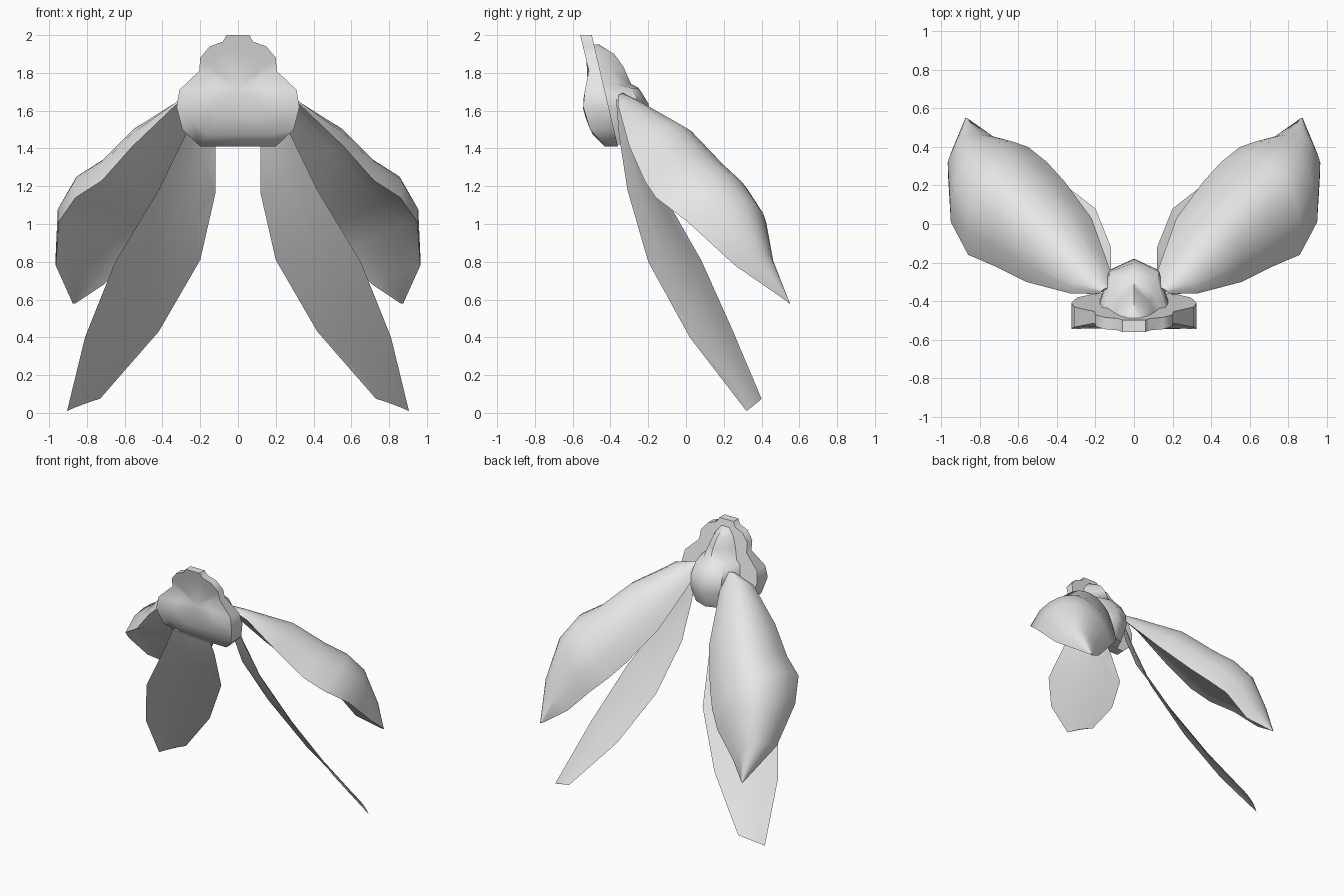
import bpy, bmesh, math
from mathutils import Vector

cube = bpy.data.objects.get("Cube")
if cube:
    bpy.data.objects.remove(cube, do_unlink=True)

grey = bpy.data.materials.new("plain_grey")
grey.use_nodes = True
grey.diffuse_color = (0.8, 0.8, 0.8, 1)
grey.node_tree.nodes["Principled BSDF"].inputs["Base Color"].default_value = (0.8, 0.8, 0.8, 1)


def finish(name, bm, angle, mirror=False):
    bmesh.ops.remove_doubles(bm, verts=bm.verts, dist=0.0005)
    bmesh.ops.recalc_face_normals(bm, faces=bm.faces)
    mesh = bpy.data.meshes.new(name)
    bm.to_mesh(mesh)
    bm.free()
    mesh.materials.append(grey)
    obj = bpy.data.objects.new(name, mesh)
    bpy.context.collection.objects.link(obj)
    bpy.ops.object.select_all(action="DESELECT")
    obj.select_set(True)
    bpy.context.view_layer.objects.active = obj
    bpy.ops.object.shade_smooth_by_angle(angle=math.radians(angle))
    if mirror:
        mod = obj.modifiers.new("mirror", "MIRROR")
        mod.use_mirror_merge = False


def bridge(bm, rings):
    for a, b in zip(rings, rings[1:]):
        for i in range(len(a)):
            j = (i + 1) % len(a)
            bm.faces.new((a[i], a[j], b[j], b[i]))


def arched_wing(name, stations, normal, under, fullness, segments, angle):
    """Loft arched strips between an inner and an outer edge, closed underneath."""
    bm = bmesh.new()
    normal = Vector(normal).normalized()
    rings = []
    for inner, outer, height in stations:
        a, b = Vector(inner), Vector(outer)
        ring = []
        for i in range(2 * segments):
            top = i <= segments
            t = i / segments if top else 2 - i / segments
            lift = height * math.sin(math.pi * t) ** fullness if 0 < t < 1 else 0
            ring.append(bm.verts.new(a.lerp(b, t) + normal * lift * (1 if top else under)))
        rings.append(ring)
    bridge(bm, rings)
    bm.faces.new(rings[0])
    bm.faces.new(rings[-1])
    finish(name, bm, angle, mirror=True)


# Domed wing cases, steep along the inner edge
arched_wing("wing_cases", [
    ((.13, -.33, 1.69), (.18, -.36, 1.68), .01),
    ((.12, -.25, 1.59), (.33, -.36, 1.63), .07),
    ((.22, .03, 1.28), (.56, -.30, 1.41), .23),
    ((.36, .22, 1.06), (.72, -.22, 1.23), .27),
    ((.45, .32, .95), (.86, -.16, 1.14), .29),
    ((.55, .40, .85), (.95, .01, 1.01), .25),
    ((.71, .44, .68), (.965, .26, .78), .15),
    ((.86, .545, .58), (.875, .55, .58), .004),
], (.38, .58, .72), .12, .65, 10, 50)

# Thin hind wings
arched_wing("hind_wings", [
    ((.12, -.30, 1.62), (.20, -.37, 1.66), .01),
    ((.12, -.24, 1.42), (.28, -.355, 1.47), .02),
    ((.12, -.12, 1.16), (.42, -.31, 1.18), .02),
    ((.20, .08, .81), (.65, -.20, .80), .02),
    ((.42, .25, .43), (.81, .02, .40), .02),
    ((.73, .40, .075), (.905, .32, .01), .01),
], (.5, .75, .4), .6, .8, 4, 40)


# Scalloped front plate: bulging front, flat sloping back
def front_y(z):
    curve = [(1.41, -.43), (1.48, -.50), (1.60, -.545), (1.70, -.54), (1.77, -.505), (2.0, -.56)]
    for (z0, y0), (z1, y1) in zip(curve, curve[1:]):
        if z <= z1:
            return y0 + (y1 - y0) * (z - z0) / (z1 - z0)
    return curve[-1][1]


def back_y(z):
    return -.36 - .235 * (z - 1.41)


half = [(.06, 2.0), (.08, 1.965), (.15, 1.94), (.20, 1.88), (.205, 1.81),
        (.31, 1.71), (.325, 1.62), (.295, 1.50), (.20, 1.41)]
outline = half + [(-x, z) for x, z in reversed(half)]
bm = bmesh.new()
rims = []
for depth, hub_y in ((front_y, -.52), (back_y, back_y(1.72))):
    loops = []
    for scale in (1, .8, .5):
        ring = []
        for x, z in outline:
            zs = 1.72 + (z - 1.72) * scale
            ring.append(bm.verts.new((x * scale, depth(zs), zs)))
        loops.append(ring)
    bridge(bm, loops)
    hub = bm.verts.new((0, hub_y, 1.72))
    inner = loops[-1]
    for i in range(len(inner)):
        bm.faces.new((inner[i], inner[(i + 1) % len(inner)], hub))
    rims.append(loops[0])
bridge(bm, rims)
finish("front_plate", bm, 60)

# Ridged back body: levels as (z, half width, side y, ridge y)
bm = bmesh.new()
rings = []
for z, w, side, ridge in [(1.42, .11, -.28, -.24), (1.55, .13, -.24, -.18), (1.64, .13, -.25, -.20),
                          (1.72, .12, -.29, -.25), (1.74, .10, -.36, -.29), (1.83, .08, -.40, -.33),
                          (1.90, .06, -.44, -.38), (1.95, .03, -.48, -.46)]:
    front = back_y(z) - .02
    points = [(-w * 1.4, front), (-w, side), (0, ridge), (w, side), (w * 1.4, front)]
    rings.append([bm.verts.new((x, y, z)) for x, y in points])
bridge(bm, rings)
bm.faces.new(rings[0])
bm.faces.new(rings[-1])
finish("back_body", bm, 50)
